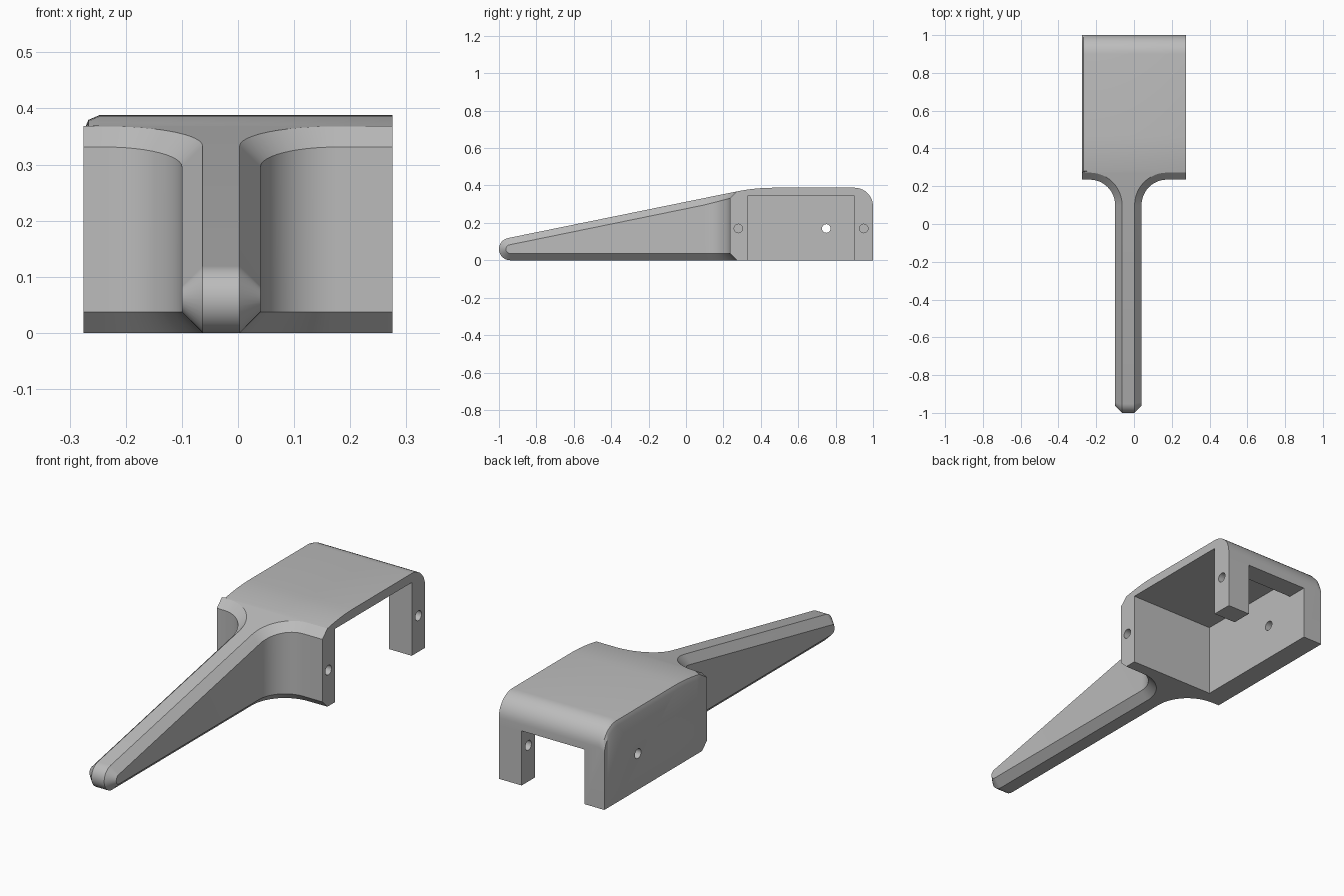
import bpy, bmesh
from math import sin, cos, pi, radians
from mathutils import Matrix

if "Cube" in bpy.data.objects:
    bpy.data.objects.remove(bpy.data.objects["Cube"], do_unlink=True)

C = 0.037               # edge chamfer
MID, HALF = -0.03, 0.07  # handle centre line and half width
SIDE = 0.275            # half width of the housing
TIP_Y, TIP_R = -0.94, 0.06
SLOPE, BEND, FLAT, TOP = 0.203, 0.27, 0.47, 0.388


def top(y):
    """Height of the upper surface along the length."""
    if y > FLAT:
        return TOP
    z = TOP - SLOPE * (FLAT - BEND) / 2 - SLOPE * (BEND - y)
    return z if y < BEND else TOP - SLOPE * (FLAT - y) ** 2 / (2 * (FLAT - BEND))


def section(right, left):
    """Closed loop from lower right up and over to lower left."""
    return right + left[::-1]


def mirrored(pts):
    return section(pts, [(2 * MID - x, y, z) for x, y, z in pts])


loops = []

# Rounded handle tip
for i in range(9):
    lo, hi = i / 8 * pi / 2, i / 8 * radians(78.5)

    def arc(x, r, a, s):
        return (x, TIP_Y - r * cos(a), TIP_R + s * r * sin(a))
    xi, xo, ri = MID + HALF - C, MID + HALF, TIP_R - C
    loops.append(mirrored([arc(xi, TIP_R, lo, -1), arc(xo, ri, lo, -1),
                           arc(xo, ri, hi, 1), arc(xi, TIP_R, hi, 1)]))

# Flare from the handle into the housing
R, CY = 0.135, 0.10
CX = MID + HALF + R
for i in range(13):
    b = i / 12 * pi / 2
    px, py = CX - R * cos(b), CY + R * sin(b)
    qx, qy = CX - (R + C) * cos(b), CY + (R + C) * sin(b)
    t = top(qy)
    loops.append(mirrored([(qx, qy, 0), (px, py, C), (px, py, t - C), (qx, qy, t)]))

# Front shoulders out to full width
py, qy = CY + R, CY + R + C + 0.001
t = top(qy)
loops.append(section(*[[(s, qy, 0), (s, py, C), (s, py, t - C), (s, qy, t)]
                       for s in (SIDE, -SIDE)]))

# Housing with one rounded long edge and a rounded back
E, BACK = 0.028, 0.1
stations = [(y, top(y)) for y in (0.28, 0.31, 0.34, 0.37, 0.4, 0.43, 0.47)]
stations += [(1 - BACK + BACK * sin(a), TOP - BACK + BACK * cos(a))
             for a in (i / 10 * pi / 2 for i in range(11))]
for y, t in stations:
    right = [(SIDE, y, 0), (SIDE, y, C), (SIDE, y, t - C), (SIDE, y, t)]
    left = [(-SIDE, y, 0), (-SIDE, y, t - E),
            (-SIDE + 0.3 * E, y, t - 0.3 * E), (-SIDE + E, y, t)]
    loops.append(section(right, left))

# Skin the sections into one solid
bm = bmesh.new()
rings = [[bm.verts.new(p) for p in loop] for loop in loops]
for a, b in zip(rings, rings[1:]):
    for i in range(8):
        j = (i + 1) % 8
        bm.faces.new((a[i], a[j], b[j], b[i]))
bm.faces.new(rings[0])
bm.faces.new(rings[-1])
bmesh.ops.remove_doubles(bm, verts=bm.verts, dist=0.0002)
bmesh.ops.dissolve_degenerate(bm, edges=bm.edges, dist=0.0001)
bmesh.ops.recalc_face_normals(bm, faces=bm.faces)
mesh = bpy.data.meshes.new("housing_with_handle")
bm.to_mesh(mesh)
bm.free()
body = bpy.data.objects.new("housing_with_handle", mesh)
bpy.context.collection.objects.link(body)
bpy.context.view_layer.objects.active = body
body.select_set(True)


def cut(name, build):
    """Subtract a helper solid from the body."""
    cm = bmesh.new()
    build(cm)
    me = bpy.data.meshes.new(name)
    cm.to_mesh(me)
    cm.free()
    tool = bpy.data.objects.new(name, me)
    tool.hide_render = True
    bpy.context.collection.objects.link(tool)
    mod = body.modifiers.new(name, 'BOOLEAN')
    mod.operation, mod.solver, mod.object = 'DIFFERENCE', 'EXACT', tool
    bpy.ops.object.modifier_apply(modifier=name)
    bpy.data.objects.remove(tool, do_unlink=True)


def cut_box(name, lo, hi):
    mid = [(a + b) / 2 for a, b in zip(lo, hi)]
    size = [b - a for a, b in zip(lo, hi)]
    m = Matrix.Translation(mid) @ Matrix.Diagonal((*size, 1))
    cut(name, lambda cm: bmesh.ops.create_cube(cm, size=1, matrix=m))


def cut_hole(name, x0, x1, y):
    m = Matrix.Translation(((x0 + x1) / 2, y, 0.17)) @ Matrix.Rotation(pi / 2, 4, 'Y')
    cut(name, lambda cm: bmesh.ops.create_cone(
        cm, cap_ends=True, segments=24, radius1=0.023, radius2=0.023,
        depth=x1 - x0, matrix=m))


# Cavity open at the side and below, and the notch in the back wall
WALL, LEG = -0.172, 0.156
cut_box("cavity", (WALL, 0.33, -0.1), (0.4, 0.9, 0.345))
cut_box("back_notch", (WALL, 0.8, -0.1), (LEG, 1.1, 0.257))

# Screw holes
cut_hole("front_hole", 0.15, 0.4, 0.28)
cut_hole("back_leg_hole", 0.1, 0.4, 0.95)
cut_hole("side_wall_hole", -0.4, -0.1, 0.75)

# Plain grey finish
grey = bpy.data.materials.new("grey")
grey.use_nodes = True
colour = (0.5, 0.5, 0.5, 1)
grey.diffuse_color = colour
grey.node_tree.nodes["Principled BSDF"].inputs["Base Color"].default_value = colour
body.data.materials.clear()
body.data.materials.append(grey)
bpy.ops.object.shade_smooth_by_angle(angle=radians(30))
